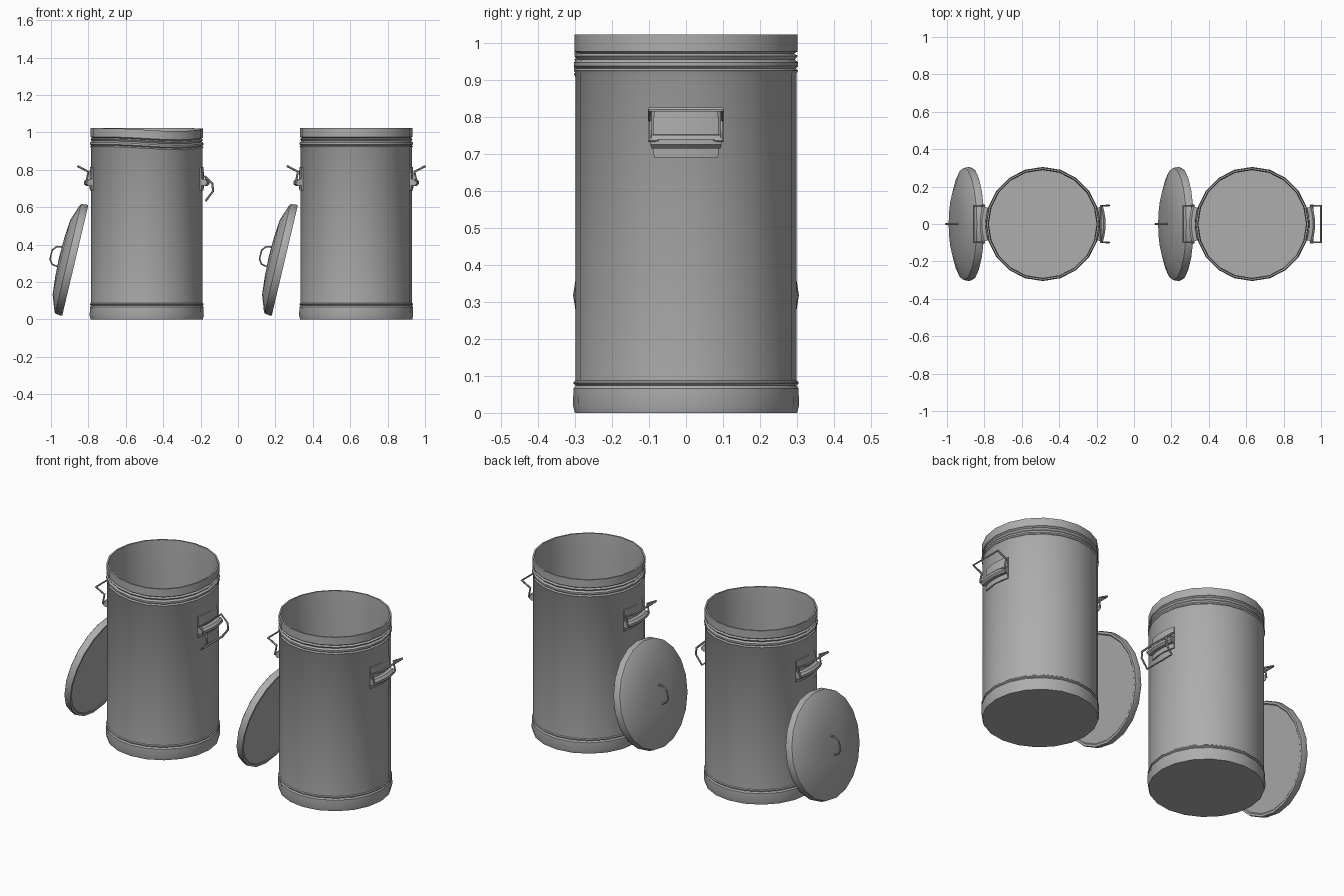
import bpy, bmesh
from math import sin, cos, pi, radians
from mathutils import Matrix, Vector

cube = bpy.data.objects.get("Cube")
if cube:
    bpy.data.objects.remove(cube, do_unlink=True)

steel = bpy.data.materials.new("galvanised_grey")
steel.use_nodes = True
grey = (0.42, 0.42, 0.42, 1)
steel.diffuse_color = grey
steel.node_tree.nodes["Principled BSDF"].inputs["Base Color"].default_value = grey


def finish(obj, matrix):
    obj.data.materials.append(steel)
    obj.matrix_world = matrix
    bpy.ops.object.select_all(action='DESELECT')
    obj.select_set(True)
    bpy.context.view_layer.objects.active = obj
    if obj.type == 'CURVE':
        bpy.ops.object.convert(target='MESH')
    bpy.ops.object.shade_smooth_by_angle(angle=radians(35))
    return bpy.context.view_layer.objects.active


def lathe(name, profile, matrix, segs=20, half_angle=pi, closed=False):
    """Sweep (radius, z) points around z; a half angle under pi gives a capped sector."""
    bm = bmesh.new()
    full = half_angle == pi
    cols = segs if full else segs + 1
    rings = []
    for i in range(cols):
        a = -half_angle + 2 * half_angle * i / segs
        rings.append([bm.verts.new((r * cos(a), r * sin(a), z)) for r, z in profile])
    n = len(profile)
    for i in range(segs):
        p, q = rings[i], rings[(i + 1) % cols]
        for j in range(n if closed else n - 1):
            k = (j + 1) % n
            bm.faces.new((p[j], q[j], q[k], p[k]))
    if not full:
        bm.faces.new(rings[0])
        bm.faces.new(rings[-1])
    bmesh.ops.remove_doubles(bm, verts=bm.verts, dist=0.0001)
    bmesh.ops.recalc_face_normals(bm, faces=bm.faces)
    mesh = bpy.data.meshes.new(name)
    bm.to_mesh(mesh)
    bm.free()
    obj = bpy.data.objects.new(name, mesh)
    bpy.context.collection.objects.link(obj)
    return finish(obj, matrix)


def wire(name, points, matrix, radius=0.006, cyclic=False):
    curve = bpy.data.curves.new(name, 'CURVE')
    curve.dimensions = '3D'
    curve.bevel_depth = radius
    curve.bevel_resolution = 1
    curve.use_fill_caps = True
    spline = curve.splines.new('POLY')
    spline.points.add(len(points) - 1)
    for pt, co in zip(spline.points, points):
        pt.co = (*co, 1)
    spline.use_cyclic_u = cyclic
    obj = bpy.data.objects.new(name, curve)
    bpy.context.collection.objects.link(obj)
    return finish(obj, matrix)


# Outer wall with base band and rolled beads, over the lip, down to the inner floor
BODY = [(0, 0), (0.300, 0), (0.305, 0.02), (0.304, 0.066), (0.298, 0.074),
        (0.304, 0.079), (0.304, 0.083), (0.299, 0.087), (0.299, 0.918),
        (0.303, 0.924), (0.296, 0.930), (0.303, 0.936), (0.303, 0.946),
        (0.294, 0.954), (0.302, 0.964), (0.292, 0.970), (0.301, 0.976),
        (0.301, 1.022), (0.292, 1.022), (0.288, 0.95), (0.288, 0.05), (0, 0.05)]

# Shallow dome with a folded edge
LID = [(0, 0.004), (0.285, 0.004), (0.290, 0), (0.302, 0), (0.305, 0.012),
       (0.300, 0.040), (0.290, 0.046), (0.205, 0.076), (0.1, 0.085), (0, 0.088)]

# Mounting plate with the rolled sleeve that holds the wire
BRACKET = [(0.29, 0.69), (0.304, 0.69), (0.306, 0.716), (0.325, 0.714),
           (0.336, 0.724), (0.336, 0.738), (0.325, 0.750), (0.306, 0.752),
           (0.304, 0.815), (0.29, 0.815)]

RAISED = [(0.322, 0.735), (0.312, 0.79), (0.368, 0.819)]
HANGING = [(0.310, 0.765), (0.352, 0.725), (0.354, 0.685), (0.316, 0.635)]


def side_handle(name, matrix, path):
    lathe(name + "_bracket", BRACKET, matrix, segs=6, half_angle=0.29, closed=True)
    loop = [(r, -0.098, z) for r, z in path] + [(r, 0.098, z) for r, z in reversed(path)]
    wire(name + "_wire", loop, matrix, cyclic=True)


def trash_can(name, x, left_path):
    place = Matrix.Translation((x, 0, 0))
    body = lathe(name + "_body", BODY, place)
    side_handle(name + "_left_handle", place, left_path)
    side_handle(name + "_right_handle", place @ Matrix.Rotation(pi, 4, 'Z'), RAISED)
    # Lid leaning against the can
    tilt = Matrix.Translation((x - 0.382, 0, 0.315)) @ Matrix.Rotation(radians(-76.7), 4, 'Y')
    lathe(name + "_lid", LID, tilt)
    grip = [(-0.055, 0, 0.08), (-0.048, 0, 0.115), (-0.025, 0, 0.133),
            (0.025, 0, 0.133), (0.048, 0, 0.115), (0.055, 0, 0.08)]
    wire(name + "_lid_grip", grip, tilt, radius=0.005)
    return body


battered = trash_can("battered_can", -0.488, HANGING)
trash_can("sound_can", 0.632, RAISED)

# Dent the lip of the battered can
for v in battered.data.vertices:
    if v.co.z > 0.9:
        dip = max(0, Vector((v.co.x, v.co.y)).normalized().dot(Vector((0.55, -0.83))))
        v.co.z -= 0.016 * dip ** 3
